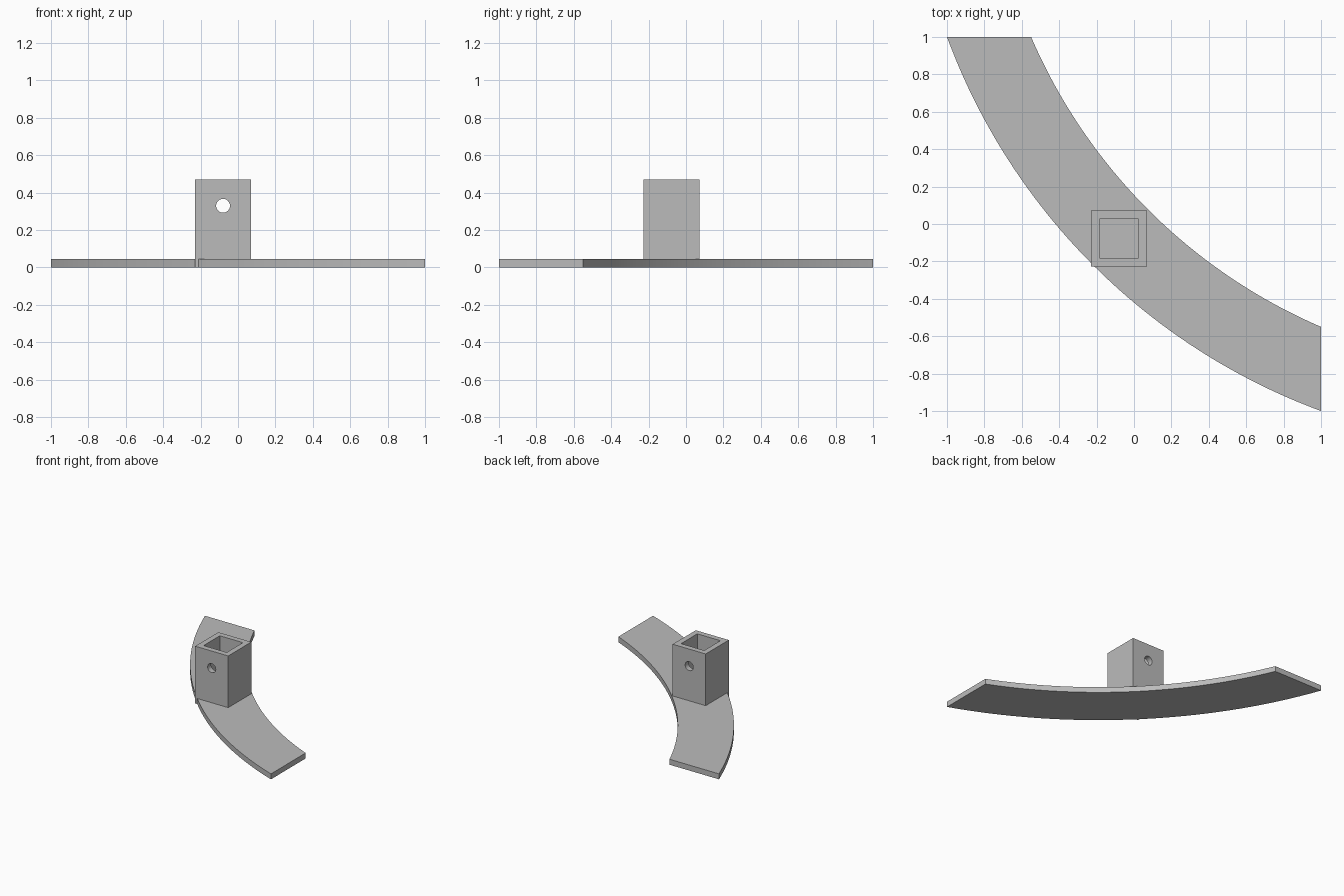
import bpy
import bmesh
import math
from mathutils import Matrix

cube = bpy.data.objects.get("Cube")
if cube:
    bpy.data.objects.remove(cube, do_unlink=True)

# One plain grey for the whole bracket
grey = bpy.data.materials.new("plain_grey")
grey.use_nodes = True
grey.diffuse_color = (0.5, 0.5, 0.5, 1)
grey.node_tree.nodes["Principled BSDF"].inputs["Base Color"].default_value = (0.5, 0.5, 0.5, 1)

THICK = 0.045          # plate and tube wall thickness
ARC = 2.17             # arc centre lies at (ARC, ARC)
MID = (-0.08, -0.077)  # tube axis
SIZE, TOP = 0.30, 0.47


def make(name, bm):
    bmesh.ops.recalc_face_normals(bm, faces=bm.faces)
    mesh = bpy.data.meshes.new(name)
    bm.to_mesh(mesh)
    bm.free()
    mesh.materials.append(grey)
    obj = bpy.data.objects.new(name, mesh)
    bpy.context.collection.objects.link(obj)
    return obj


def box(name, width, z0, z1):
    bm = bmesh.new()
    place = Matrix.Translation((*MID, (z0 + z1) / 2)) @ Matrix.Diagonal((width, width, z1 - z0, 1))
    bmesh.ops.create_cube(bm, size=1, matrix=place)
    return make(name, bm)


def arc(x_end, steps=48):
    """Arc about (ARC, ARC) from (x_end, 1) to (1, x_end)."""
    radius = math.hypot(x_end - ARC, 1 - ARC)
    start = math.atan2(1 - ARC, x_end - ARC)
    end = math.atan2(x_end - ARC, 1 - ARC)
    angles = [start + (end - start) * i / steps for i in range(steps + 1)]
    return [(ARC + radius * math.cos(a), ARC + radius * math.sin(a)) for a in angles]


def combine(target, other, operation):
    mod = target.modifiers.new(operation.lower(), "BOOLEAN")
    mod.operation, mod.object, mod.solver = operation, other, "EXACT"
    bpy.context.view_layer.update()
    result = bpy.data.meshes.new_from_object(
        target.evaluated_get(bpy.context.evaluated_depsgraph_get()))
    target.modifiers.clear()
    target.data = result
    bpy.data.objects.remove(other, do_unlink=True)


# Curved base plate, trimmed square at both ends
bm = bmesh.new()
outline = arc(-1) + arc(-0.55)[::-1]
face = bm.faces.new([bm.verts.new((x, y, 0)) for x, y in outline])
ext = bmesh.ops.extrude_face_region(bm, geom=[face], use_keep_orig=True)
top = [v for v in ext["geom"] if isinstance(v, bmesh.types.BMVert)]
bmesh.ops.translate(bm, verts=top, vec=(0, 0, THICK))
bracket = make("curved_plate_with_socket", bm)

# Square socket standing on the plate, hollow down to the plate top
combine(bracket, box("socket", SIZE, 0, TOP), "UNION")
combine(bracket, box("cavity", SIZE - 2 * THICK, THICK, TOP + 0.1), "DIFFERENCE")

# Pin hole through the front and back walls
bm = bmesh.new()
place = Matrix.Translation((*MID, 0.33)) @ Matrix.Rotation(math.pi / 2, 4, "X")
bmesh.ops.create_cone(bm, cap_ends=True, segments=32, radius1=0.037, radius2=0.037,
                      depth=0.5, matrix=place)
combine(bracket, make("pin_hole", bm), "DIFFERENCE")

# Smooth the arcs and the hole, keep the edges sharp
bpy.ops.object.select_all(action="DESELECT")
bracket.select_set(True)
bpy.context.view_layer.objects.active = bracket
bpy.ops.object.shade_smooth_by_angle(angle=math.radians(30))
